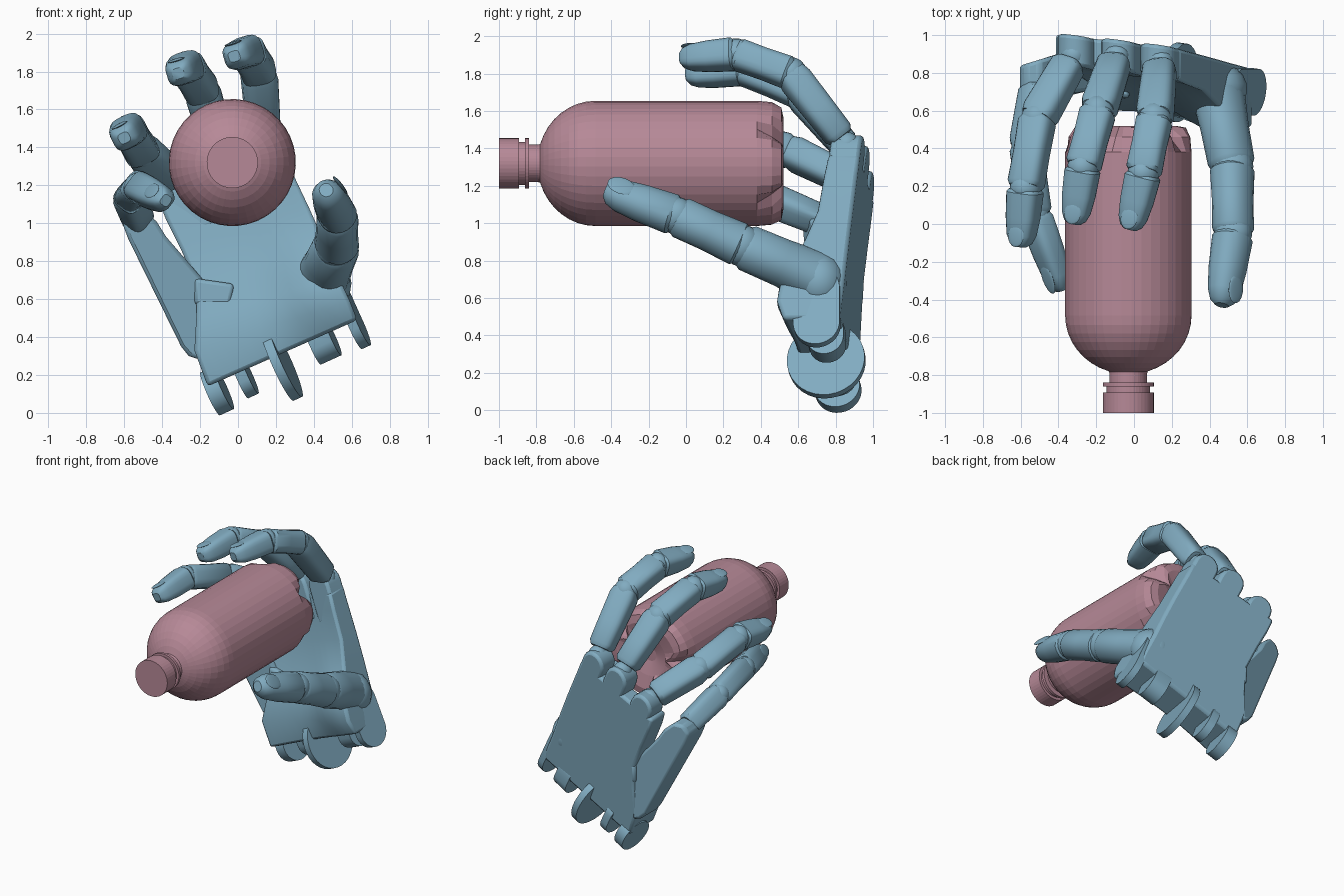
import bpy, bmesh, math
from mathutils import Vector, Matrix

if "Cube" in bpy.data.objects:
    bpy.data.objects.remove(bpy.data.objects["Cube"])


def material(name, rgb):
    m = bpy.data.materials.new(name)
    m.diffuse_color = (*rgb, 1)
    m.use_nodes = True
    m.node_tree.nodes["Principled BSDF"].inputs["Base Color"].default_value = m.diffuse_color
    return m


BLUE = material("hand_blue", (0.22, 0.41, 0.53))
PINK = material("bottle_pink", (0.47, 0.25, 0.31))
ACROSS = Vector((0.9, -0.13, 0.41)).normalized()   # across the palm
ALONG = Vector((-0.41, 0.0, 0.91)).normalized()    # wrist to fingers
OUT = ACROSS.cross(ALONG)


def finish(bm, name, mat, bevel=0, angle=30):
    bmesh.ops.recalc_face_normals(bm, faces=bm.faces[:])
    me = bpy.data.meshes.new(name)
    bm.to_mesh(me)
    bm.free()
    ob = bpy.data.objects.new(name, me)
    bpy.context.collection.objects.link(ob)
    me.materials.append(mat)
    if bevel:
        mod = ob.modifiers.new("bevel", 'BEVEL')
        mod.width, mod.segments, mod.limit_method = bevel, 2, 'ANGLE'
        mod.angle_limit = math.radians(40)
    bpy.ops.object.select_all(action='DESELECT')
    ob.select_set(True)
    bpy.context.view_layer.objects.active = ob
    bpy.ops.object.shade_smooth_by_angle(angle=math.radians(angle))
    return ob


def loft(bm, rings):
    vs = [[bm.verts.new(p) for p in r] for r in rings]
    n = len(vs[0])
    for a, b in zip(vs, vs[1:]):
        for j in range(n):
            bm.faces.new((a[j], a[(j + 1) % n], b[(j + 1) % n], b[j]))
    bm.faces.new(vs[0])
    bm.faces.new(vs[-1])


def palm_back(x, z):
    return 0.88 - 0.14 * x + 0.06 * z


def slab(name, outline, thick, back=palm_back, bevel=0.02):
    bm = bmesh.new()
    loft(bm, [[(x, back(x, z) - t, z) for x, z in outline] for t in (0, thick)])
    return finish(bm, name, BLUE, bevel)


def tab(name, c, r, width, length=0):
    """Round-ended plate standing across the palm; a plain disc if length is 0."""
    bm = bmesh.new()
    rings = []
    for s in (-.5, .5):
        ring = []
        for j in range(32):
            t = 2 * math.pi * (j + .5) / 32
            up = length if math.sin(t) > 0 else 0
            ring.append(Vector(c) + ACROSS * width * s + OUT * r * math.cos(t)
                        + ALONG * (r * math.sin(t) + up))
        rings.append(ring)
    loft(bm, rings)
    return finish(bm, name, BLUE)


def ball(bm, c, axes, sizes):
    m = Matrix.Identity(4)
    for i, (a, s) in enumerate(zip(axes, sizes)):
        m.col[i] = (*(a * s), 0)
    bmesh.ops.create_uvsphere(bm, u_segments=16, v_segments=10, radius=1,
                              matrix=Matrix.Translation(c) @ m)


def finger(name, pts, radii, dorsal, square=0.6, n=20, hinge=True):
    bm = bmesh.new()
    pts = [Vector(p) for p in pts]
    base = ((.1, .7), (.16, .88), (.5, .93), (.9, .98), (1, .88))
    mid = ((0, .82), (.06, .96), (.5, .94), (.93, .99), (.99, .86))
    tip = ((0.02, .86), (.07, .99), (.5, .99), (.8, .9), (.94, .7), (1, .4))
    for i, (a, b) in enumerate(zip(pts, pts[1:])):
        d = (b - a).normalized()
        nrm = (dorsal - d * dorsal.dot(d)).normalized()
        lat = d.cross(nrm)
        last = i == len(pts) - 2
        rings = []
        for f, s in (tip if last else base if hinge and i == 0 else mid):
            r = s * (radii[i] * (1 - f) + radii[i + 1] * f)
            ring = []
            for j in range(n):
                t = 2 * math.pi * (j + .5) / n
                cx = math.copysign(abs(math.cos(t)) ** square, math.cos(t))
                cy = math.copysign(abs(math.sin(t)) ** square, math.sin(t))
                ring.append(a.lerp(b, f) + lat * cx * r + nrm * cy * r * .92)
            rings.append(ring)
        loft(bm, rings)
        # knuckle filling the joint, and a nail on the last segment
        k = .68 if hinge and i == 0 else .9
        ball(bm, a, (lat, d, nrm), [radii[i] * k] * 3)
        if last:
            r = radii[-1]
            ball(bm, a.lerp(b, .8) + nrm * r * .86, (lat, d, nrm),
                 (r * .6, (b - a).length * .19, r * .1))
    return finish(bm, name, BLUE, angle=35)


# Bottle: faceted, lathed about y, five V notches in the base
CX, CZ, N = -0.03, 1.32, 40


def lathe(name, profile):
    bm = bmesh.new()
    rings = []
    for r, y, *notch in profile:
        ring = []
        for j in range(N):
            t = math.radians(33) + 2 * math.pi * j / N
            off = min(j % 8, 8 - j % 8)
            rr = r - max(0, (notch[0] if notch else 0) - off * .05)
            ring.append((CX + rr * math.cos(t), y, CZ + rr * math.sin(t)))
        rings.append(ring)
    loft(bm, rings)
    return finish(bm, name, PINK, angle=3)


dome = [(.335 * math.cos(a), -.485 - .31 * math.sin(a))
        for a in [math.radians(9 * i) for i in range(9)]]
lathe("bottle_body", [(.05, .47), (.15, .5), (.25, .52, .09), (.305, .51, .11), (.328, .46, .07),
                      (.335, .38)] + dome + [(.1, -.79), (.1, -.9)])
for nm, r, y0, y1 in (("bottle_neck_ring", .135, -.84, -.86), ("bottle_neck", .115, -.86, -.895),
                      ("bottle_cap", .135, -.892, -1.0)):
    lathe(nm, [(r, y0), (r, y1)])

# Palm: grid slab, thicker at the heel and around the thumb
left = [(-.16, .14), (-.23, .33), (-.22, .5), (-.22, .68), (-.3, .86), (-.38, 1.02), (-.42, 1.12)]
right = [(.63, .49), (.59, .59), (.53, .72), (.46, .89), (.38, 1.07), (.29, 1.26), (.24, 1.37)]
heel = [.3, .33, .29, .23, .19, .18, .17]
bm = bmesh.new()
loops = []
COLS = 12
for (lx, lz), (rx, rz), h in zip(left, right, heel):
    front, rear = [], []
    for c in range(COLS + 1):
        f = c / COLS
        x, z = lx + (rx - lx) * f, lz + (rz - lz) * f
        bump = .09 * math.exp(-((x - .38) ** 2 + (z - .68) ** 2) / .03)
        hollow = .03 * math.sin(math.pi * f)
        rear.append((x, palm_back(x, z), z))
        front.append((x, palm_back(x, z) - h - bump + hollow, z))
    loops.append(rear + front[::-1])
loft(bm, loops)
finish(bm, "palm", BLUE, .02, 35)


# Rounded knuckle lobes on the palm's top edge
def lobe(name, x, z, w, length):
    out = []
    for i in range(9):
        t = math.pi * i / 8
        out.append((x + w * (math.cos(t) * .91 - math.sin(t) * .41),
                    z + w * (math.cos(t) * .41 + math.sin(t) * .91)))
    for s in (-1, 1):
        out.append((x + s * w * .91 + length * .41, z + s * w * .41 - length * .91))
    slab(name, out, .165)


for nm, x, z in (("index", .13, 1.375), ("middle", -.08, 1.32), ("ring", -.31, 1.185)):
    lobe(nm + "_knuckle_lobe", x, z, .095, .25)

# Separate little-finger plate, turned in towards the thumb, with its strap
slab("little_finger_plate",
     [(-.26, .3), (-.2, .28), (-.17, .57), (-.19, .71), (-.38, .93), (-.43, 1.01), (-.5, 1.07),
      (-.57, 1.06), (-.61, 1.0), (-.58, .92), (-.3, .35)],
     .22, lambda x, z: .93 + .3 * min(x + .3, 0))
slab("plate_strap", [(-.23, .57), (-.04, .57), (-.02, .68), (-.23, .71)], .26)

# Wrist wheel and hinge lugs
tab("wrist_wheel", (.23, .75, .265), .21, .05)
tab("wrist_lug_1", (-.11, .81, .117), .125, .08)
tab("wrist_lug_2", (.04, .81, .18), .1, .06, .06)
tab("wrist_lug_3", (.45, .75, .37), .1, .12, .06)
tab("palm_side_flange", (.625, .7, .46), .125, .05, .2)

# Fingers
UP = Vector((-.2, .35, .92))
finger("index_finger", [(.14, .86, 1.42), (.11, .56, 1.80), (.05, .27, 1.905), (-.02, -.03, 1.88)],
       (.1, .098, .093, .078), UP)
finger("middle_finger", [(-.09, .89, 1.37), (-.19, .6, 1.70), (-.27, .30, 1.825), (-.315, 0, 1.79)],
       (.1, .098, .093, .078), UP)
finger("ring_finger", [(-.32, .89, 1.22), (-.51, .56, 1.38), (-.575, .19, 1.49), (-.60, -.12, 1.45)],
       (.1, .098, .093, .078), Vector((-.4, .3, .9)))
finger("little_finger", [(-.52, .76, 1.0), (-.57, .42, 1.14), (-.525, .05, 1.19), (-.38, -.35, 1.12)],
       (.09, .088, .085, .075), Vector((-.8, .1, .6)))

# Thumb and its socket
finger("thumb", [(.44, .72, .70), (.52, .3, .88), (.525, -.05, 1.04), (.465, -.43, 1.175)],
       (.15, .125, .112, .095), Vector((.6, -.3, .7)), square=.9, hinge=False)
bm = bmesh.new()
ball(bm, (.44, .72, .68), (ACROSS, ALONG, OUT), (.16, .16, .14))
finish(bm, "thumb_socket", BLUE)
